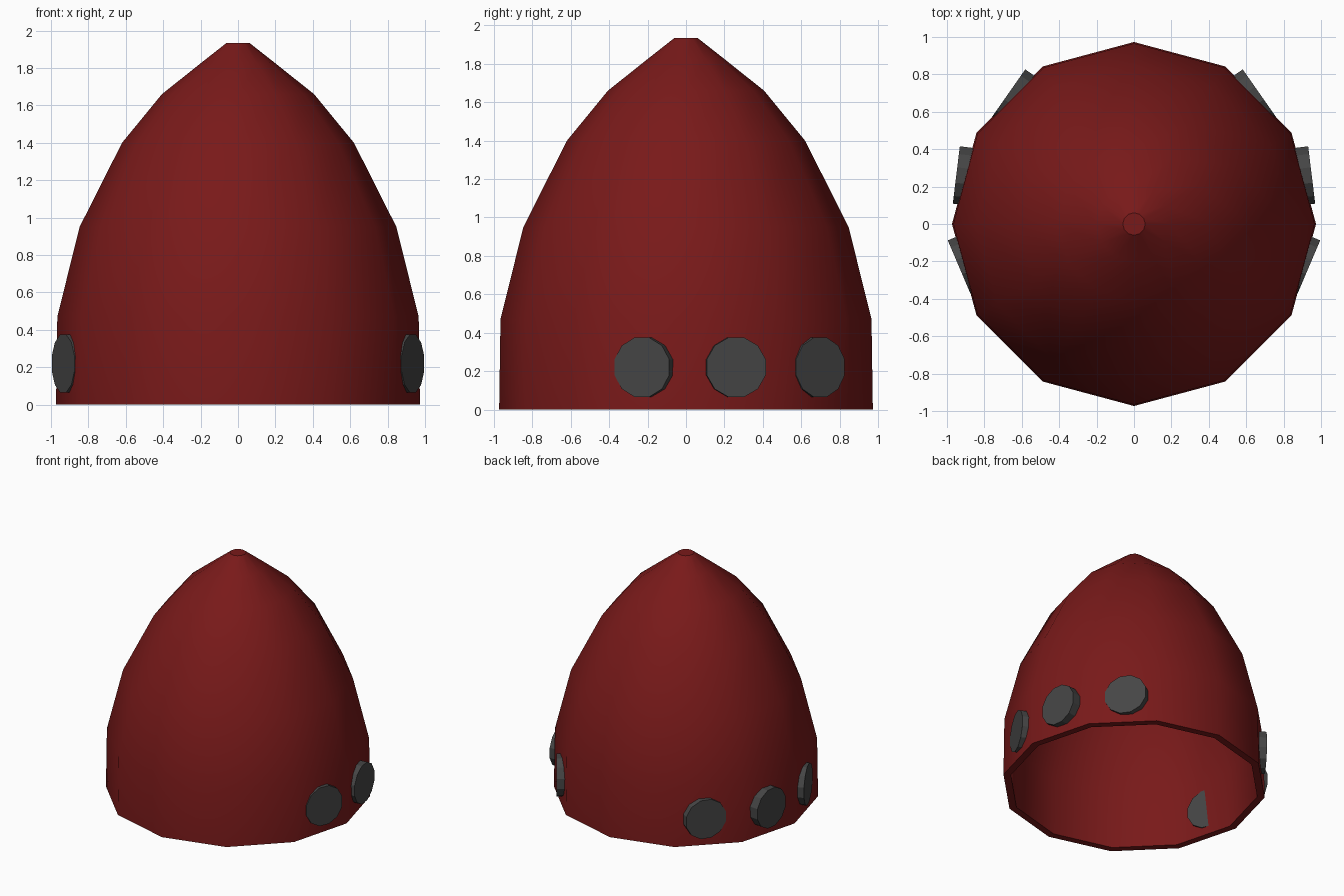
import bpy, bmesh
from math import sin, cos, pi, radians
from mathutils import Matrix, Vector

if "Cube" in bpy.data.objects:
    bpy.data.objects.remove(bpy.data.objects["Cube"])

SIDES = 12
WALL = 0.055


def material(name, color):
    m = bpy.data.materials.new(name)
    m.diffuse_color = color
    m.use_nodes = True
    m.node_tree.nodes["Principled BSDF"].inputs["Base Color"].default_value = m.diffuse_color
    return m


def finish(bm, name, mat, angle):
    bmesh.ops.recalc_face_normals(bm, faces=bm.faces)
    me = bpy.data.meshes.new(name)
    bm.to_mesh(me)
    bm.free()
    ob = bpy.data.objects.new(name, me)
    bpy.context.collection.objects.link(ob)
    me.materials.append(mat)
    bpy.ops.object.select_all(action='DESELECT')
    ob.select_set(True)
    bpy.context.view_layer.objects.active = ob
    bpy.ops.object.shade_smooth_by_angle(angle=radians(angle))
    return ob


red = material("red", (0.19, 0.01, 0.01, 1))
grey = material("dark_grey", (0.06, 0.06, 0.06, 1))

# Hollow dome: outer profile up to the tip, then the inner wall profile
outer = [(0.973, 0), (0.966, 0.47), (0.847, 0.95), (0.62, 1.40),
         (0.407, 1.66), (0.20, 1.825), (0.06, 1.935)]
inner = [(0.973 - WALL, 0), (0.966 - WALL, 0.46), (0.795, 0.93), (0.575, 1.365),
         (0.37, 1.615), (0.17, 1.775), (0.04, 1.88)]
bm = bmesh.new()


def rings(profile):
    return [[bm.verts.new((r * cos(2 * pi * i / SIDES), r * sin(2 * pi * i / SIDES), z))
             for i in range(SIDES)] for r, z in profile]


loops = rings(inner)[::-1] + rings(outer)
for a, b in zip(loops, loops[1:]):
    for i in range(SIDES):
        j = (i + 1) % SIDES
        bm.faces.new((a[i], a[j], b[j], b[i]))
bm.faces.new(loops[0])
bm.faces.new(loops[-1])
finish(bm, "dome_shell", red, 35)

# Round studs around the lower rim, mirrored left and right
studs = [("front", 0.935, -0.23, -23), ("middle", 0.95, 0.262, 7), ("back", 0.67, 0.70, 35)]
DEPTH = 0.08
for name, x, y, deg in studs:
    for side, label in ((1, "right"), (-1, "left")):
        a = radians(deg)
        n = Vector((side * cos(a), sin(a), 0))
        centre = Vector((side * x, y, 0.22)) - n * DEPTH / 2
        turn = n.to_track_quat('Z', 'Y').to_matrix().to_4x4()
        bm = bmesh.new()
        bmesh.ops.create_cone(bm, cap_ends=True, segments=12, radius1=0.16, radius2=0.16,
                              depth=DEPTH, matrix=Matrix.Translation(centre) @ turn
                              @ Matrix.Rotation(radians(15), 4, 'Z'))
        finish(bm, f"{name}_stud_{label}", grey, 25)
